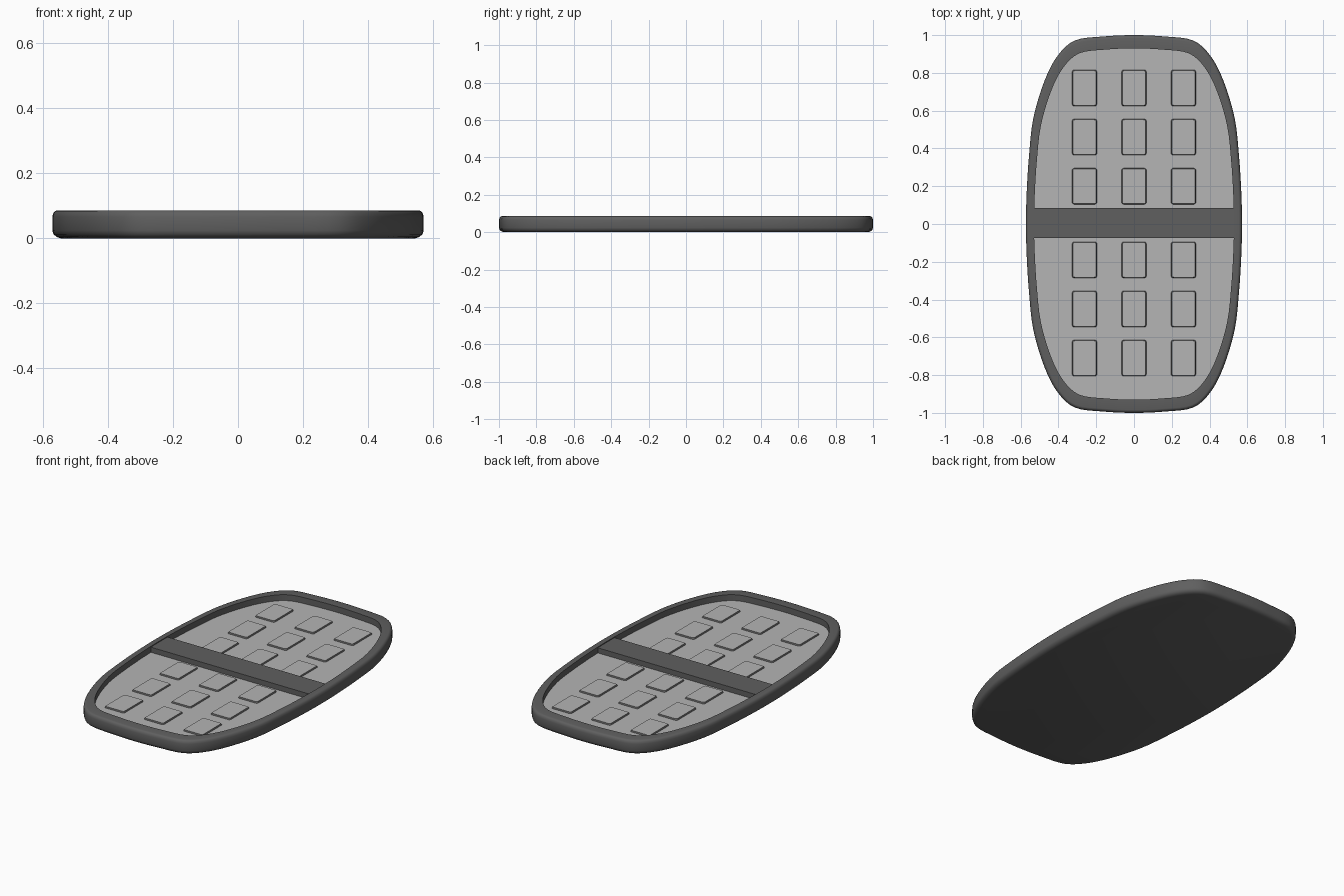
import bpy, bmesh, math
from mathutils import Vector

if "Cube" in bpy.data.objects:
    bpy.data.objects.remove(bpy.data.objects["Cube"])


def material(name, v):
    m = bpy.data.materials.new(name)
    m.diffuse_color = (v, v, v, 1)
    m.use_nodes = True
    m.node_tree.nodes["Principled BSDF"].inputs["Base Color"].default_value = m.diffuse_color
    return m


DARK = material("dark grey", 0.115)
LIGHT = material("light grey", 0.46)


def make_object(name, bm, smooth=False):
    bmesh.ops.recalc_face_normals(bm, faces=bm.faces)
    me = bpy.data.meshes.new(name)
    bm.to_mesh(me)
    bm.free()
    me.materials.append(DARK)
    me.materials.append(LIGHT)
    ob = bpy.data.objects.new(name, me)
    bpy.context.collection.objects.link(ob)
    if smooth:
        bpy.ops.object.select_all(action='DESELECT')
        ob.select_set(True)
        bpy.context.view_layer.objects.active = ob
        bpy.ops.object.shade_smooth_by_angle(angle=math.radians(40))
    return ob


# Outline: one quarter, mirrored to the full loop, then smoothed
quarter = [(0.572, 0), (0.568, 0.17), (0.556, 0.36), (0.533, 0.56), (0.475, 0.755),
           (0.405, 0.89), (0.312, 0.972), (0.16, 0.993), (0, 1.0)]
half = quarter + [(-x, y) for x, y in quarter[-2::-1]]
control = [Vector(p) for p in half + [(-x, -y) for x, y in half[1:-1]]]


def smooth_loop(pts, steps=4):
    out, n = [], len(pts)
    for i in range(n):
        a, b, c, d = (pts[(i + k) % n] for k in (-1, 0, 1, 2))
        for s in range(steps):
            t = s / steps
            out.append(0.5 * (2 * b + (c - a) * t + (2 * a - 5 * b + 4 * c - d) * t * t
                              + (3 * b - a - 3 * c + d) * t ** 3))
    return out


outline = smooth_loop(control)


def inset(d):
    n = len(outline)
    res = []
    for i, p in enumerate(outline):
        t = (outline[(i + 1) % n] - outline[i - 1]).normalized()
        res.append(p + Vector((-t.y, t.x)) * d)
    return res


FLOOR, TOP = 0.05, 0.086
inner = [Vector((p.x * 0.925, p.y * 0.93)) for p in outline]

# Tray body: rounded outer wall, flat rim, recessed light floor
profile = [(0.026, 0.0), (0.014, 0.004), (0.004, 0.012), (0.0, 0.024),
           (0.0, 0.066), (0.003, 0.077), (0.009, 0.084), (0.016, TOP)]
loops = [(inset(d), z) for d, z in profile] + [(inner, TOP), (inner, FLOOR)]
bm = bmesh.new()
rings = [[bm.verts.new((p.x, p.y, z)) for p in pts] for pts, z in loops]
for r0, r1 in zip(rings, rings[1:]):
    for i in range(len(r0)):
        j = (i + 1) % len(r0)
        bm.faces.new((r0[i], r0[j], r1[j], r1[i]))
bm.faces.new(rings[0][::-1])
bm.faces.new(rings[-1]).material_index = 1
make_object("tray_body", bm, True)


def box(name, x, y, w, h, z0, z1, taper=0.0, light_top=False):
    bm = bmesh.new()
    bmesh.ops.create_cube(bm, size=1)
    for v in bm.verts:
        t = taper if v.co.z > 0 else 0
        v.co = (x + v.co.x * (w - 2 * t), y + v.co.y * (h - 2 * t), z1 if v.co.z > 0 else z0)
    # round the upright corners of the keys
    if light_top:
        up = [e for e in bm.edges if abs(e.verts[0].co.z - e.verts[1].co.z) > 0.001]
        bmesh.ops.bevel(bm, geom=up, offset=0.01, segments=3, profile=0.5, affect='EDGES')
        bm.normal_update()
        for f in bm.faces:
            f.material_index = 1 if f.normal.z > 0.9 else 0
    return make_object(name, bm)


# Cross bar
box("cross_bar", 0, 0.005, 1.062, 0.16, FLOOR - 0.01, 0.081)

# Keys: three columns, six rows
for r, y in enumerate((0.72, 0.46, 0.2, -0.19, -0.45, -0.71)):
    for c in (-1, 0, 1):
        box(f"key_{r + 1}_{c + 2}", c * 0.262, y, 0.136, 0.196, FLOOR - 0.005, FLOOR + 0.008,
            0.006, True)
